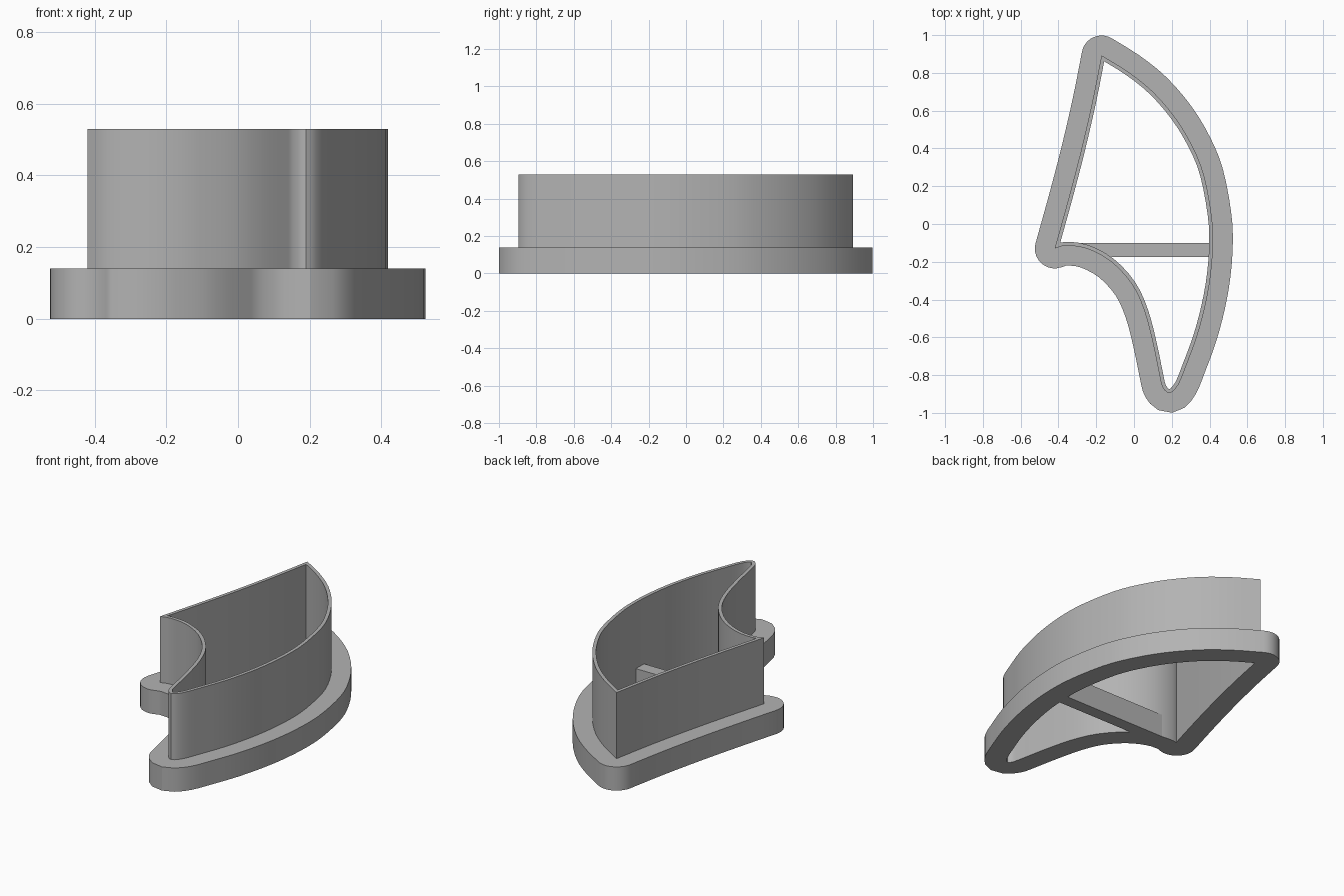
import bpy, bmesh, math
from mathutils import Vector

if "Cube" in bpy.data.objects:
    bpy.data.objects.remove(bpy.data.objects["Cube"], do_unlink=True)

FLANGE, THICK = 0.105, 0.02      # flange overhang, wall thickness
STEP, TOP = 0.14, 0.53           # flange height, full height

grey = bpy.data.materials.new("plain grey")
grey.use_nodes = True
colour = (0.45, 0.45, 0.45, 1)
grey.diffuse_color = colour
grey.node_tree.nodes["Principled BSDF"].inputs["Base Color"].default_value = colour


def spline(points, steps):
    """Smooth curve through the points, without its last point."""
    pts = [Vector(p) for p in points]
    pts = [2 * pts[0] - pts[1]] + pts + [2 * pts[-1] - pts[-2]]
    out = []
    for a, b, c, d in zip(pts, pts[1:], pts[2:], pts[3:]):
        for i in range(steps):
            t = i / steps
            out.append(0.5 * (2 * b + (c - a) * t + (2 * a - 5 * b + 4 * c - d) * t * t
                              + (3 * b - a - 3 * c + d) * t ** 3))
    return out


def finish(bm, name):
    bmesh.ops.recalc_face_normals(bm, faces=bm.faces)
    mesh = bpy.data.meshes.new(name)
    bm.to_mesh(mesh)
    bm.free()
    mesh.materials.append(grey)
    obj = bpy.data.objects.new(name, mesh)
    bpy.context.collection.objects.link(obj)
    bpy.ops.object.select_all(action="DESELECT")
    obj.select_set(True)
    bpy.context.view_layer.objects.active = obj
    bpy.ops.object.shade_smooth_by_angle(angle=math.radians(30))
    return obj


# Fin outline, clockwise: bulging edge, rounded tip, hollow edge, then long edge
apex, heel = (-0.172, 0.893), (-0.42, -0.13)
sweep = [apex, (-0.03, 0.805), (0.1, 0.70), (0.22, 0.56), (0.31, 0.41), (0.37, 0.26),
         (0.41, 0.05), (0.418, -0.1), (0.407, -0.26), (0.38, -0.42), (0.335, -0.59),
         (0.28, -0.74), (0.235, -0.85), (0.19, -0.895), (0.152, -0.865), (0.135, -0.80),
         (0.1, -0.63), (0.055, -0.46), (-0.01, -0.32), (-0.12, -0.2), (-0.25, -0.13),
         (-0.36, -0.115), heel]
edge = [heel, (-0.345, 0.14), (-0.28, 0.39), (-0.22, 0.65), apex]
outline = spline(sweep, 3) + spline(edge, 3)

# Stations: flange, wall and inner points; sharp corners get a round fan
flange, wall, inner = [], [], []
for i, p in enumerate(outline):
    d1 = (p - outline[i - 1]).normalized()
    d2 = (outline[(i + 1) % len(outline)] - p).normalized()
    n1, n2 = Vector((-d1.y, d1.x)), Vector((-d2.y, d2.x))
    mitre = (n1 + n2) / (1 + n1.dot(n2))
    turn = n1.angle_signed(n2)       # clockwise positive
    fan = 10 if abs(turn) > 0.8 else 0
    start = math.atan2(n1.y, n1.x)
    for k in range(fan + 1):
        a = start - turn * (k / fan if fan else 0.5)
        flange.append(p + FLANGE * Vector((math.cos(a), math.sin(a))))
        wall.append(p)
        inner.append(p - THICK * mitre)

# Cutter body: closed loft around the whole section
section = [(inner, 0), (flange, 0), (flange, STEP), (wall, STEP), (wall, TOP), (inner, TOP)]
bm = bmesh.new()
rings = [[bm.verts.new((p.x, p.y, z)) for p in loop] for loop, z in section]
for r, ring in enumerate(rings):
    above = rings[(r + 1) % len(rings)]
    for i in range(len(ring)):
        j = (i + 1) % len(ring)
        bm.faces.new((ring[i], ring[j], above[j], above[i]))
bmesh.ops.remove_doubles(bm, verts=bm.verts, dist=0.0005)
finish(bm, "cutter_body")

# Brace bar across the opening, with a slanted end against the hollow edge
bm = bmesh.new()
bar = [(-0.29, -0.10), (-0.12, -0.175), (0.4, -0.175), (0.4, -0.10)]
base = bm.faces.new([bm.verts.new((x, y, 0)) for x, y in bar])
raised = bmesh.ops.extrude_face_region(bm, geom=[base], use_keep_orig=True)
bmesh.ops.translate(bm, vec=(0, 0, STEP),
                    verts=[v for v in raised["geom"] if isinstance(v, bmesh.types.BMVert)])
finish(bm, "brace_bar")
